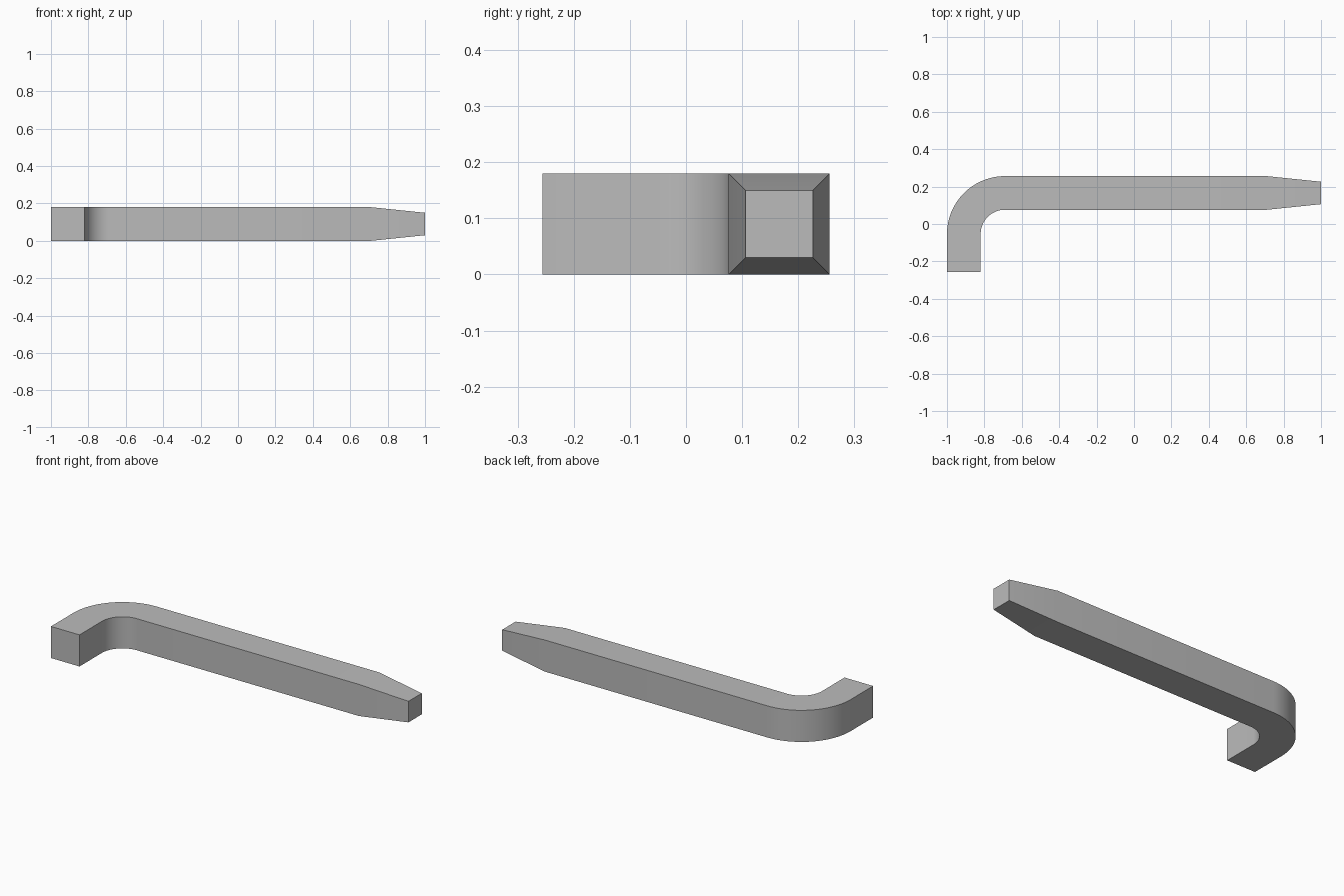
import bpy, bmesh, math

cube = bpy.data.objects.get("Cube")
if cube:
    bpy.data.objects.remove(cube, do_unlink=True)

HALF, TIP = 0.09, 0.06            # half thickness of the bar and of its tip
BEND = (-0.69, -0.054)            # centre of the bend
RADIUS = 0.22                     # centre line radius
STEPS = 24

steel = bpy.data.materials.new("grey_steel")
steel.use_nodes = True
grey = (0.5, 0.5, 0.5, 1)
steel.diffuse_color = grey
steel.node_tree.nodes["Principled BSDF"].inputs["Base Color"].default_value = grey

# Centre line stations: x, y, heading angle, half size
stations = [(BEND[0] - RADIUS, -0.256, math.pi / 2, HALF)]
for i in range(STEPS + 1):
    a = math.pi - math.pi / 2 * i / STEPS
    stations.append((BEND[0] + RADIUS * math.cos(a),
                     BEND[1] + RADIUS * math.sin(a), a - math.pi / 2, HALF))
y_bar = BEND[1] + RADIUS
stations += [(0.71, y_bar, 0, HALF), (1, y_bar, 0, TIP)]

# Sweep the square section along the bar
bm = bmesh.new()
rings = []
for x, y, heading, h in stations:
    nx, ny = -math.sin(heading), math.cos(heading)
    rings.append([bm.verts.new((x + nx * s * h, y + ny * s * h, HALF + t * h))
                  for s, t in ((-1, -1), (1, -1), (1, 1), (-1, 1))])
for a, b in zip(rings, rings[1:]):
    for k in range(4):
        j = (k + 1) % 4
        bm.faces.new((a[k], a[j], b[j], b[k]))
bm.faces.new(rings[0])
bm.faces.new(rings[-1])
bmesh.ops.recalc_face_normals(bm, faces=bm.faces)

mesh = bpy.data.meshes.new("bent_bar")
bm.to_mesh(mesh)
bm.free()
mesh.materials.append(steel)
bar = bpy.data.objects.new("bent_bar", mesh)
bpy.context.collection.objects.link(bar)

# Smooth bend and taper, sharp corners
bpy.ops.object.select_all(action="DESELECT")
bar.select_set(True)
bpy.context.view_layer.objects.active = bar
bpy.ops.object.shade_smooth_by_angle(angle=math.radians(30))
